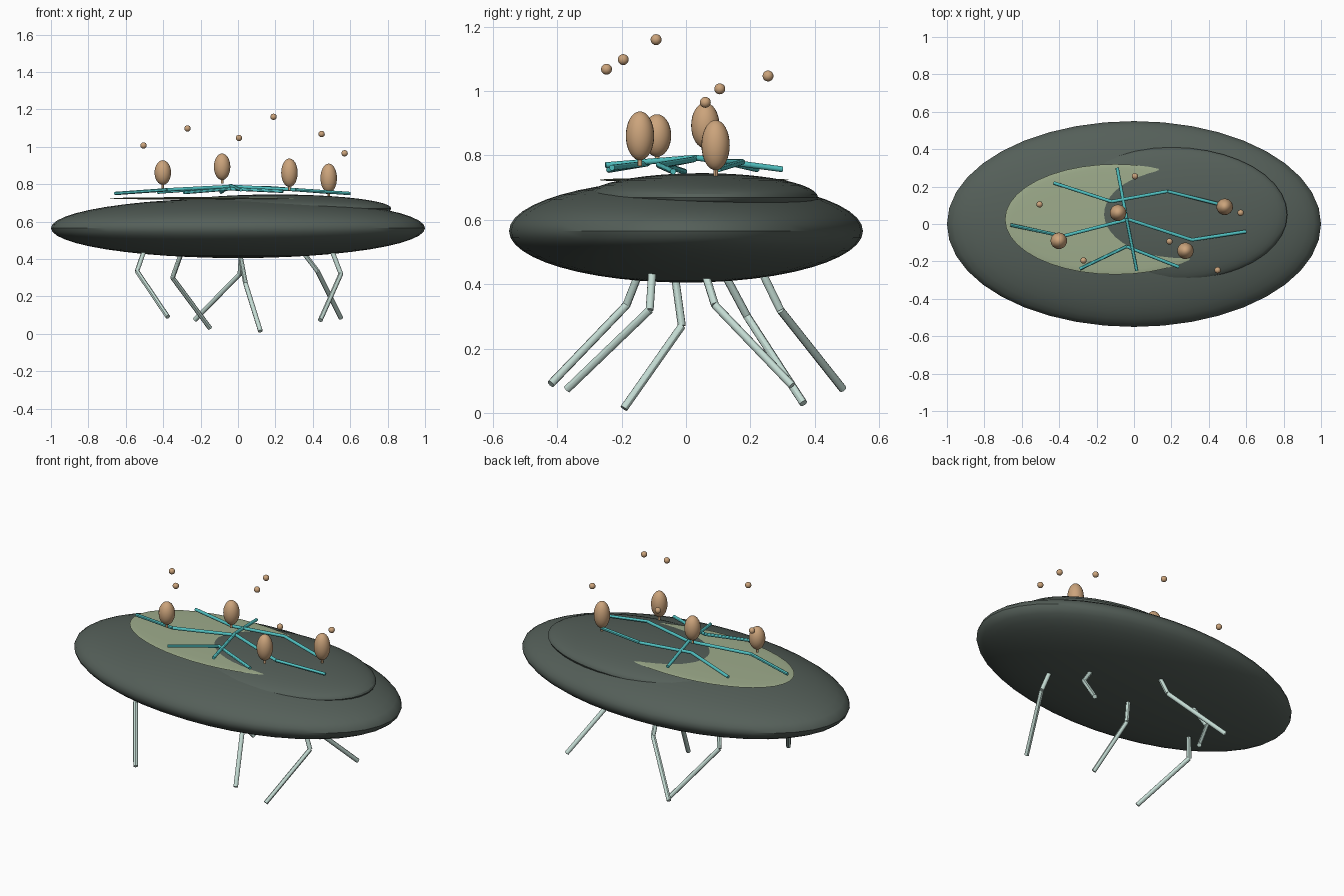
import bpy
from mathutils import Vector


def material(name, rgb):
    m = bpy.data.materials.new(name)
    m.diffuse_color = (*rgb, 1)
    return m


SHELL = material("dark_shell", (0.09, 0.115, 0.1))
MOSS = material("moss", (0.34, 0.41, 0.26))
WATER = material("teal", (0.08, 0.52, 0.52))
TAN = material("tan", (0.6, 0.37, 0.2))
PALE = material("pale", (0.55, 0.71, 0.65))


def finish(name, mat):
    o = bpy.context.object
    o.name = name
    o.data.materials.append(mat)
    bpy.ops.object.shade_smooth_by_angle()
    return o


def ellipsoid(name, loc, radii, mat, segments=32, rings=16):
    bpy.ops.mesh.primitive_uv_sphere_add(segments=segments, ring_count=rings, location=loc)
    bpy.context.object.scale = radii
    bpy.ops.object.transform_apply(location=False, rotation=False, scale=True)
    return finish(name, mat)


def rod(name, a, b, radius, mat, sides=12):
    a, b = Vector(a), Vector(b)
    d = b - a
    bpy.ops.mesh.primitive_cylinder_add(vertices=sides, radius=radius, depth=d.length,
                                        location=(a + b) / 2,
                                        rotation=d.to_track_quat('Z', 'Y').to_euler())
    return finish(name, mat)


def path(name, points, radius, mat):
    for i, (a, b) in enumerate(zip(points, points[1:])):
        rod(f"{name}_{i + 1}", a, b, radius, mat)


# Flattened body with two overlapping layers on its back
ellipsoid("body", (0, 0, 0.565), (1, 0.55, 0.16), SHELL, 40, 24)
ellipsoid("upper_shell", (0.2, 0.05, 0.67), (0.62, 0.36, 0.075), SHELL, 40, 24)
ellipsoid("moss_layer", (-0.1, 0.025, 0.724), (0.59, 0.295, 0.007), MOSS, 40, 16)

# Channels branching across the back
channels = [
    [(-0.43, 0.22, 0.757), (-0.12, 0.12, 0.78), (0.18, 0.175, 0.78), (0.48, 0.10, 0.757)],
    [(-0.66, -0.005, 0.75), (-0.38, -0.065, 0.77), (-0.03, 0.025, 0.788),
     (0.31, -0.085, 0.77), (0.60, -0.04, 0.75)],
    [(-0.29, -0.24, 0.755), (-0.04, -0.12, 0.775), (0.24, -0.23, 0.762)],
    [(-0.09, 0.30, 0.757), (-0.04, 0.03, 0.793), (0.015, -0.25, 0.77)],
]
for i, pts in enumerate(channels):
    path(f"channel_{i + 1}", pts, 0.009, WATER)

# Trees: egg-shaped crown on a thin trunk
for i, (x, y, z, h) in enumerate([(-0.402, -0.09, 0.862, 0.066), (-0.085, 0.06, 0.893, 0.071),
                                  (0.275, -0.143, 0.861, 0.076), (0.485, 0.092, 0.832, 0.078)]):
    ellipsoid(f"tree_crown_{i + 1}", (x, y, z), (0.044, 0.044, h), TAN, 24, 16)
    rod(f"tree_trunk_{i + 1}", (x, y, z - h - 0.018), (x, y, z), 0.007, TAN)

# Small floating balls
for i, p in enumerate([(-0.505, 0.105, 1.007), (-0.27, -0.195, 1.098), (0.005, 0.255, 1.047),
                       (0.19, -0.093, 1.16), (0.447, -0.247, 1.068), (0.57, 0.06, 0.965)]):
    ellipsoid(f"floating_ball_{i + 1}", p, (0.017,) * 3, TAN, 16, 10)

# Six bent legs: hip, knee, foot
legs = [
    [(-0.50, -0.14, 0.45), (-0.54, -0.185, 0.335), (-0.375, -0.42, 0.09)],
    [(0.01, -0.035, 0.43), (0.04, -0.013, 0.27), (0.12, -0.193, 0.014)],
    [(0.50, -0.104, 0.45), (0.55, -0.113, 0.32), (0.44, -0.37, 0.073)],
    [(-0.30, 0.115, 0.44), (-0.35, 0.19, 0.30), (-0.15, 0.365, 0.03)],
    [(0.018, 0.235, 0.44), (0.01, 0.293, 0.32), (-0.23, 0.487, 0.075)],
    [(0.345, 0.057, 0.44), (0.425, 0.09, 0.335), (0.55, 0.33, 0.085)],
]
for i, pts in enumerate(legs):
    path(f"leg_{i + 1}", pts, 0.0125, PALE)
